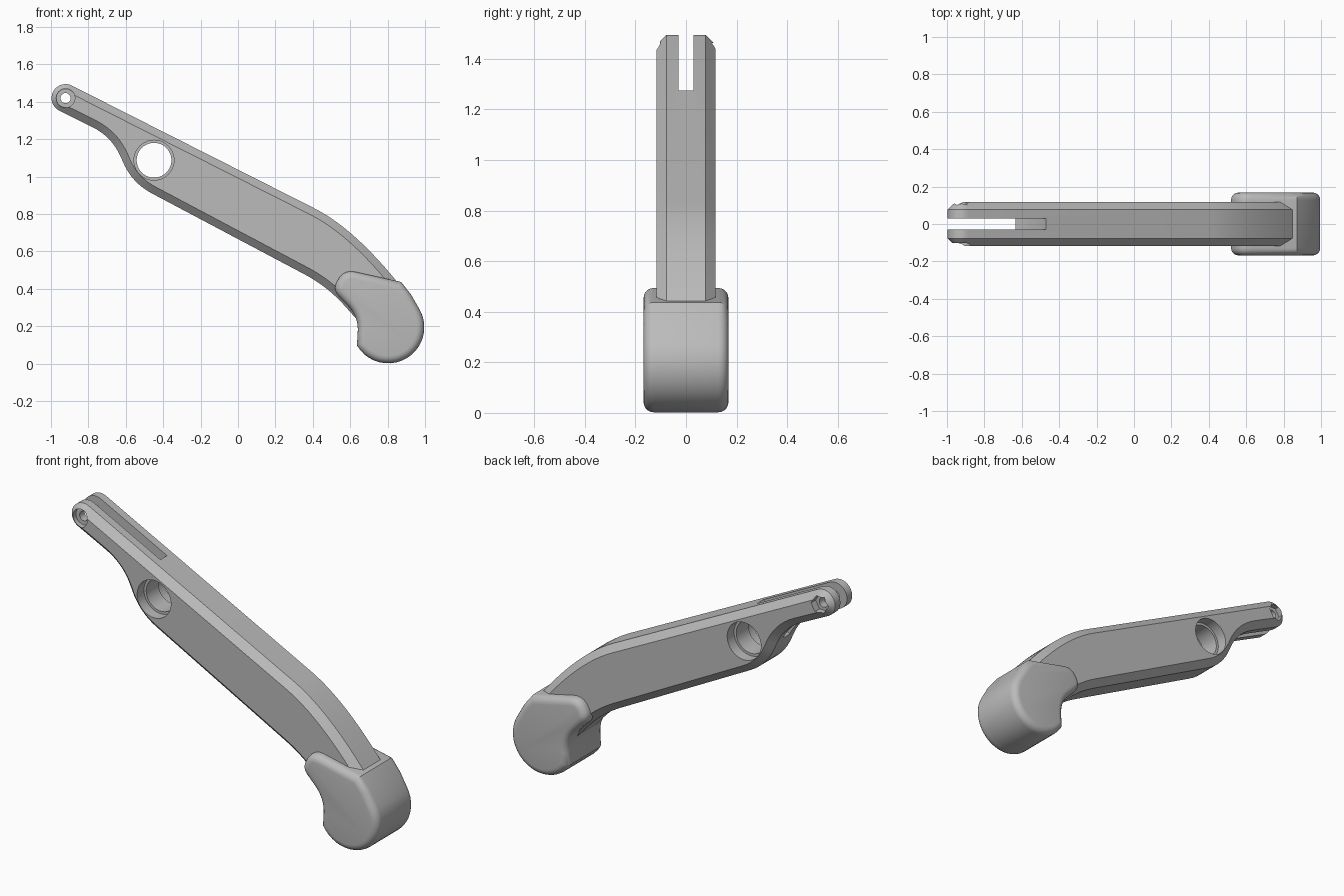
import bpy, bmesh
from math import radians, cos, sin
from mathutils import Vector

cube = bpy.data.objects.get("Cube")
if cube:
    bpy.data.objects.remove(cube, do_unlink=True)

grey = bpy.data.materials.new("plain_grey")
grey.use_nodes = True
grey.diffuse_color = (0.5, 0.5, 0.5, 1)
grey.node_tree.nodes["Principled BSDF"].inputs["Base Color"].default_value = (0.5, 0.5, 0.5, 1)

PIVOT = (-0.922, 1.42)
HOLE = (-0.449, 1.088)


def arc(centre, radius, start, end, steps):
    angles = [radians(start + (end - start) * i / steps) for i in range(steps + 1)]
    return [(centre[0] + radius * cos(a), centre[1] + radius * sin(a)) for a in angles]


def bend(a, c, b, steps):
    """Quadratic curve from a to b pulled toward c."""
    a, c, b = Vector(a), Vector(c), Vector(b)
    ts = [i / steps for i in range(steps + 1)]
    return [tuple(a * (1 - t) ** 2 + c * 2 * t * (1 - t) + b * t * t) for t in ts]


def corner(before, at, after, trim, steps=8):
    """Round a corner, starting and ending a trim distance away from it."""
    p = Vector(at)
    a = p + (Vector(before) - p).normalized() * trim
    b = p + (Vector(after) - p).normalized() * trim
    return bend(a, p, b, steps)


def slab(name, outline, y0, y1):
    """Extrude an outline in the x-z plane from y0 to y1."""
    bm = bmesh.new()
    face = bm.faces.new([bm.verts.new((x, y0, z)) for x, z in outline])
    new = bmesh.ops.extrude_face_region(bm, geom=[face])["geom"]
    bmesh.ops.translate(bm, vec=(0, y1 - y0, 0),
                        verts=[v for v in new if isinstance(v, bmesh.types.BMVert)])
    bmesh.ops.recalc_face_normals(bm, faces=bm.faces)
    mesh = bpy.data.meshes.new(name)
    bm.to_mesh(mesh)
    bm.free()
    mesh.materials.append(grey)
    obj = bpy.data.objects.new(name, mesh)
    bpy.context.collection.objects.link(obj)
    return obj


def activate(obj):
    bpy.ops.object.select_all(action="DESELECT")
    obj.select_set(True)
    bpy.context.view_layer.objects.active = obj


def bevel(obj, width, segments):
    mod = obj.modifiers.new("edge", "BEVEL")
    mod.width, mod.segments = width, segments
    mod.limit_method, mod.angle_limit = "ANGLE", radians(60)
    activate(obj)
    bpy.ops.object.modifier_apply(modifier=mod.name)


def bore(obj, centre, radius, y0, y1, sides=40):
    """Cut a round or many-sided hole along y."""
    cutter = slab("cutter", arc(centre, radius, 0, 360, sides)[:-1], y0, y1)
    cutter.hide_render = True
    mod = obj.modifiers.new("bore", "BOOLEAN")
    mod.object, mod.operation, mod.solver = cutter, "DIFFERENCE", "EXACT"
    activate(obj)
    bpy.ops.object.modifier_apply(modifier=mod.name)
    bpy.data.objects.remove(cutter, do_unlink=True)


def smooth(obj):
    activate(obj)
    bpy.ops.object.shade_smooth_by_angle(angle=radians(30))


# Lever arm: rounded pivot end, stepped underside, bent lower end
tip = arc(PIVOT, 0.075, 63, 243, 18)
neck, belly, heel, tail = (-0.673, 1.213), (-0.567, 0.967), (0.48, 0.412), (0.65, 0.22)
outline = (tip
           + corner(tip[-1], neck, belly, 0.12)
           + corner(neck, belly, heel, 0.12)
           + corner(belly, heel, tail, 0.14)
           + [tail, (0.8, 0.15)]
           + bend((0.41, 0.83), (0.662, 0.701), (0.945, 0.315), 14)[::-1])
arm = slab("lever_arm", outline, -0.117, 0.117)
bevel(arm, 0.04, 1)

# Fork slot with a curved floor
bore(arm, (-0.858, 1.53), 0.465, -0.03, 0.03, 64)
# Large through hole with a wider step on each side
bore(arm, HOLE, 0.093, -0.2, 0.2)
for side in (-1, 1):
    bore(arm, HOLE, 0.107, *sorted((side * 0.055, side * 0.2)))
# Pin hole, round recess in front and six-sided recess behind
bore(arm, PIVOT, 0.027, -0.2, 0.2, 24)
bore(arm, PIVOT, 0.05, -0.2, -0.075, 32)
bore(arm, PIVOT, 0.05, 0.075, 0.2, 6)
smooth(arm)

# Soft end pad
ball = arc((0.803, 0.195), 0.193, 210, 393, 20)
crest, nose, chin, waist = (0.872, 0.437), (0.565, 0.505), (0.505, 0.395), (0.645, 0.25)
pad_outline = (ball + [(0.925, 0.37), crest]
               + corner(crest, nose, chin, 0.065)
               + corner(nose, chin, waist, 0.05)
               + corner(chin, waist, ball[0], 0.08))
pad = slab("end_pad", pad_outline, -0.168, 0.168)
bevel(pad, 0.04, 5)
smooth(pad)
